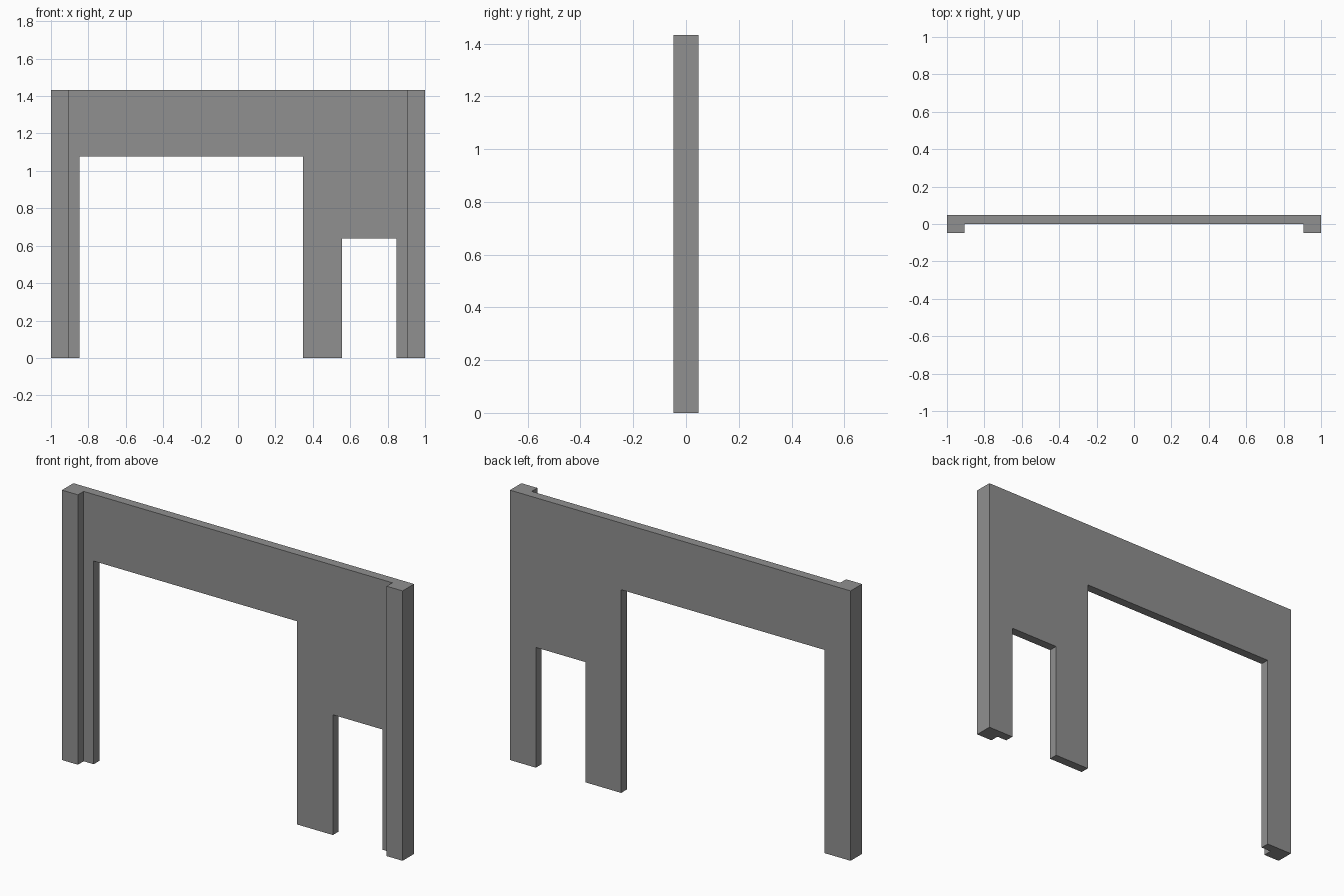
import bpy
import bmesh

if "Cube" in bpy.data.objects:
    bpy.data.objects.remove(bpy.data.objects["Cube"])

# Main dimensions
HEIGHT = 1.432
HALF_DEPTH = 0.048
POST_INNER = 0.906

grey = bpy.data.materials.new("plain grey")
grey.diffuse_color = (0.28, 0.28, 0.28, 1.0)
grey.use_nodes = True
grey.node_tree.nodes["Principled BSDF"].inputs["Base Color"].default_value = grey.diffuse_color

bm = bmesh.new()


def front_face(points):
    """Flat front-facing polygon on the plane y = 0."""
    return bm.faces.new([bm.verts.new((x, 0, z)) for x, z in points])


def extrude(faces, dy):
    """Pull faces along y."""
    result = bmesh.ops.extrude_face_region(bm, geom=faces)["geom"]
    moved = [g for g in result if isinstance(g, bmesh.types.BMVert)]
    bmesh.ops.translate(bm, verts=moved, vec=(0, dy, 0))


# Wall outline with a wide gateway and a small doorway
front_face([
    (-POST_INNER, 0), (-0.847, 0), (-0.847, 1.078), (0.347, 1.078),
    (0.347, 0), (0.557, 0), (0.557, 0.638), (0.848, 0.638), (0.848, 0),
    (POST_INNER, 0), (POST_INNER, HEIGHT), (-POST_INNER, HEIGHT),
])

# End strips, which carry the projecting posts
for a, b in ((-1, -POST_INNER), (POST_INNER, 1)):
    front_face([(a, 0), (b, 0), (b, HEIGHT), (a, HEIGHT)])
bmesh.ops.remove_doubles(bm, verts=bm.verts[:], dist=0.0001)

# Wall thickness
extrude(bm.faces[:], HALF_DEPTH)
bmesh.ops.recalc_face_normals(bm, faces=bm.faces[:])

# Posts projecting towards the front
posts = [f for f in bm.faces
         if f.normal.y < -0.9 and abs(f.calc_center_median().x) > POST_INNER]
extrude(posts, -HALF_DEPTH)
bmesh.ops.recalc_face_normals(bm, faces=bm.faces[:])

mesh = bpy.data.meshes.new("gateway_wall")
bm.to_mesh(mesh)
bm.free()
mesh.materials.append(grey)
wall = bpy.data.objects.new("gateway_wall", mesh)
bpy.context.collection.objects.link(wall)
